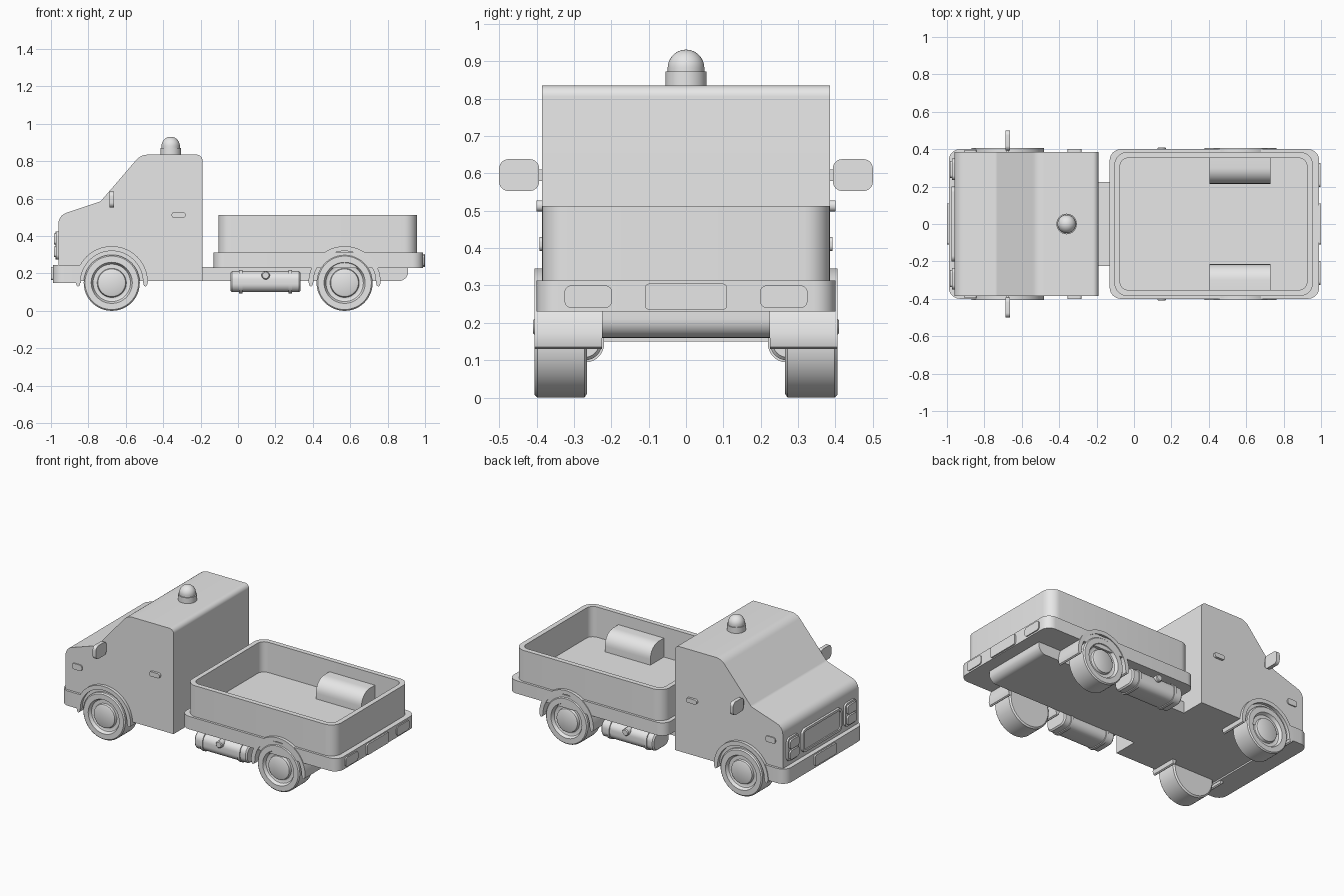
import bpy, bmesh, math
from mathutils import Vector

cube = bpy.data.objects.get("Cube")
if cube:
    bpy.data.objects.remove(cube, do_unlink=True)

grey = bpy.data.materials.new("plain grey")
grey.use_nodes = True
grey.diffuse_color = (0.8, 0.8, 0.8, 1)
grey.node_tree.nodes["Principled BSDF"].inputs["Base Color"].default_value = grey.diffuse_color


def place(axis, u, v, w):
    """Point (u, v) of a section lying at w along the axis."""
    return {"x": (w, u, v), "y": (u, w, v), "z": (u, v, w)}[axis]


def loft(name, axis, sections):
    """Skin a row of (points, position) sections and cap both ends."""
    bm = bmesh.new()
    loops = [[bm.verts.new(place(axis, u, v, w)) for u, v in pts] for pts, w in sections]
    count = len(loops[0])
    for a, b in zip(loops, loops[1:]):
        for i in range(count):
            j = (i + 1) % count
            bm.faces.new((a[i], a[j], b[j], b[i]))
    bm.faces.new(loops[0])
    bm.faces.new(loops[-1])
    bmesh.ops.recalc_face_normals(bm, faces=bm.faces)
    mesh = bpy.data.meshes.new(name)
    bm.to_mesh(mesh)
    bm.free()
    mesh.materials.append(grey)
    obj = bpy.data.objects.new(name, mesh)
    bpy.context.collection.objects.link(obj)
    bpy.ops.object.select_all(action="DESELECT")
    obj.select_set(True)
    bpy.context.view_layer.objects.active = obj
    bpy.ops.object.shade_smooth_by_angle(angle=math.radians(35))
    return obj


def prism(name, axis, pts, a, b):
    return loft(name, axis, [(pts, a), (pts, b)])


def fillet(corners, steps=8):
    """Round each (u, v, radius) corner of a polygon."""
    pts = []
    for i, (u, v, r) in enumerate(corners):
        p = Vector((u, v))
        if not r:
            pts.append((u, v))
            continue
        d1 = (Vector(corners[i - 1][:2]) - p).normalized()
        d2 = (Vector(corners[(i + 1) % len(corners)][:2]) - p).normalized()
        half = d1.angle(d2) / 2
        c = p + (d1 + d2).normalized() * (r / math.sin(half))
        a = p + d1 * (r / math.tan(half)) - c
        b = p + d2 * (r / math.tan(half)) - c
        turn = math.atan2(a.x * b.y - a.y * b.x, a.dot(b))
        start = math.atan2(a.y, a.x)
        for k in range(steps + 1):
            t = start + turn * k / steps
            pts.append((c.x + r * math.cos(t), c.y + r * math.sin(t)))
    return pts


def rect(u0, u1, v0, v1, r):
    return fillet([(u0, v0, r), (u1, v0, r), (u1, v1, r), (u0, v1, r)])


def ring(u, v, r, n=48):
    return [(u + r * math.cos(math.tau * i / n), v + r * math.sin(math.tau * i / n)) for i in range(n)]


def lathe(name, axis, u, v, profile):
    return loft(name, axis, [(ring(u, v, r), w) for r, w in profile])


def both(w, s):
    return w[0] * s, w[1] * s


# Cab shell
prism("cab", "y", fillet([
    (-0.19, 0.16, 0), (-0.19, 0.835, 0.03), (-0.52, 0.835, 0.08), (-0.735, 0.585, 0.03),
    (-0.96, 0.51, 0.06), (-0.96, 0.16, 0)]), -0.385, 0.385)

# Front bumper with rounded front corners
prism("front_bumper", "z", fillet([
    (-0.99, -0.4, 0.06), (-0.84, -0.4, 0), (-0.84, 0.4, 0), (-0.99, 0.4, 0.06)]), 0.15, 0.245)
prism("front_plate", "x", rect(-0.11, 0.11, 0.165, 0.235, 0.012), -1.0, -0.98)

# Grille: raised frame with a sunken panel
loft("grille", "x", [
    (rect(-0.2, 0.2, 0.275, 0.425, 0.03), -0.955),
    (rect(-0.2, 0.2, 0.275, 0.425, 0.03), -0.975),
    (rect(-0.185, 0.185, 0.29, 0.41, 0.02), -0.975),
    (rect(-0.185, 0.185, 0.29, 0.41, 0.02), -0.967)])

# Chassis with rounded rear lower edge
prism("chassis", "y", fillet([
    (-0.2, 0.16, 0), (0.91, 0.16, 0.05), (0.91, 0.235, 0), (-0.2, 0.235, 0)]), -0.225, 0.225)

# Load bed: base slab and hollow tub
prism("bed_base", "z", rect(-0.13, 0.99, -0.4, 0.4, 0.06), 0.23, 0.313)
outer = rect(-0.105, 0.957, -0.385, 0.385, 0.07)
inner = rect(-0.075, 0.925, -0.353, 0.353, 0.045)
loft("bed_tub", "z", [(outer, 0.31), (outer, 0.513), (inner, 0.513), (inner, 0.318)])
prism("rear_plate", "x", rect(-0.11, 0.11, 0.235, 0.305, 0.012), 0.98, 1.0)

# Roof beacon
lathe("beacon_base", "z", -0.36, 0, [(0.055, 0.83), (0.055, 0.872)])
dome = [(0.049 * math.cos(t), 0.882 + 0.049 * math.sin(t))
        for t in [math.radians(a) for a in range(0, 89, 8)]]
lathe("beacon_dome", "z", -0.36, 0, [(0.049, 0.868)] + dome)

for s, side in ((1, "left"), (-1, "right")):
    # Wheels and arched mudguards
    for x, end in ((-0.675, "front"), (0.57, "rear")):
        wheel = [(0.14, 0.265), (0.15, 0.272), (0.15, 0.398), (0.143, 0.405), (0.11, 0.405),
                 (0.1, 0.385), (0.088, 0.38), (0.078, 0.382), (0.074, 0.398), (0.066, 0.402)]
        lathe(f"{end}_wheel_{side}", "y", x, 0.15, [(r, w * s) for r, w in wheel])
        arc = [math.pi * i / 32 for i in range(33)]
        arch = [(x + 0.193 * math.cos(t), 0.153 + 0.193 * math.sin(t)) for t in arc]
        arch += [(x - 0.188, 0.135), (x - 0.18, 0.13), (x - 0.172, 0.135)]
        arch += [(x + 0.167 * math.cos(t), 0.153 + 0.167 * math.sin(t)) for t in reversed(arc)]
        arch += [(x + 0.172, 0.135), (x + 0.18, 0.13), (x + 0.188, 0.135)]
        prism(f"{end}_mudguard_{side}", "y", arch, *both((0.225, 0.405), s))

    # Wheel box inside the bed, rounded along its inner top edge
    prism(f"wheel_box_{side}", "x", fillet([
        (0.36 * s, 0.315, 0), (0.215 * s, 0.315, 0), (0.215 * s, 0.44, 0.085), (0.36 * s, 0.44, 0)]),
        0.405, 0.73)

    # Fuel tank with straps and filler cap
    def tank_section(grow):
        y0, y1 = sorted(both((0.225 - grow, 0.39 + grow), s))
        return rect(y0, y1, 0.1 - grow, 0.212 + grow, 0.045 + grow)
    loft(f"fuel_tank_{side}", "x", [
        (tank_section(-0.008), -0.04), (tank_section(0), -0.032),
        (tank_section(0), 0.327), (tank_section(-0.008), 0.335)])
    for x, end in ((0.015, "front"), (0.28, "rear")):
        prism(f"tank_strap_{end}_{side}", "x", tank_section(0.006), x - 0.009, x + 0.009)
    lathe(f"tank_cap_{side}", "y", 0.148, 0.19, [(0.022, 0.36 * s), (0.022, 0.405 * s), (0.017, 0.41 * s)])

    # Mirror and its arm
    prism(f"mirror_arm_{side}", "x", rect(*sorted(both((0.38, 0.41), s)), 0.58, 0.61, 0.005), -0.682, -0.668)
    prism(f"mirror_{side}", "x", rect(*sorted(both((0.393, 0.5), s)), 0.553, 0.638, 0.025), -0.687, -0.663)

    # Door handle and side marker
    prism(f"door_handle_{side}", "y", rect(-0.355, -0.28, 0.498, 0.528, 0.014), *both((0.38, 0.4), s))
    prism(f"side_marker_{side}", "y", rect(-0.91, -0.84, 0.392, 0.43, 0.014), *both((0.38, 0.392), s))

    # Headlight housing with two stacked lamps
    y0, y1 = sorted(both((0.235, 0.35), s))
    prism(f"headlight_{side}", "x", rect(y0, y1, 0.275, 0.425, 0.025), -0.955, -0.972)
    for z in (0.287, 0.355):
        prism(f"lamp_{side}", "x", rect(y0 + 0.012, y1 - 0.012, z, z + 0.058, 0.015), -0.96, -0.983)

    # Tail light
    prism(f"tail_light_{side}", "x", rect(*sorted(both((0.198, 0.325), s)), 0.24, 0.3, 0.018), 0.98, 0.997)
